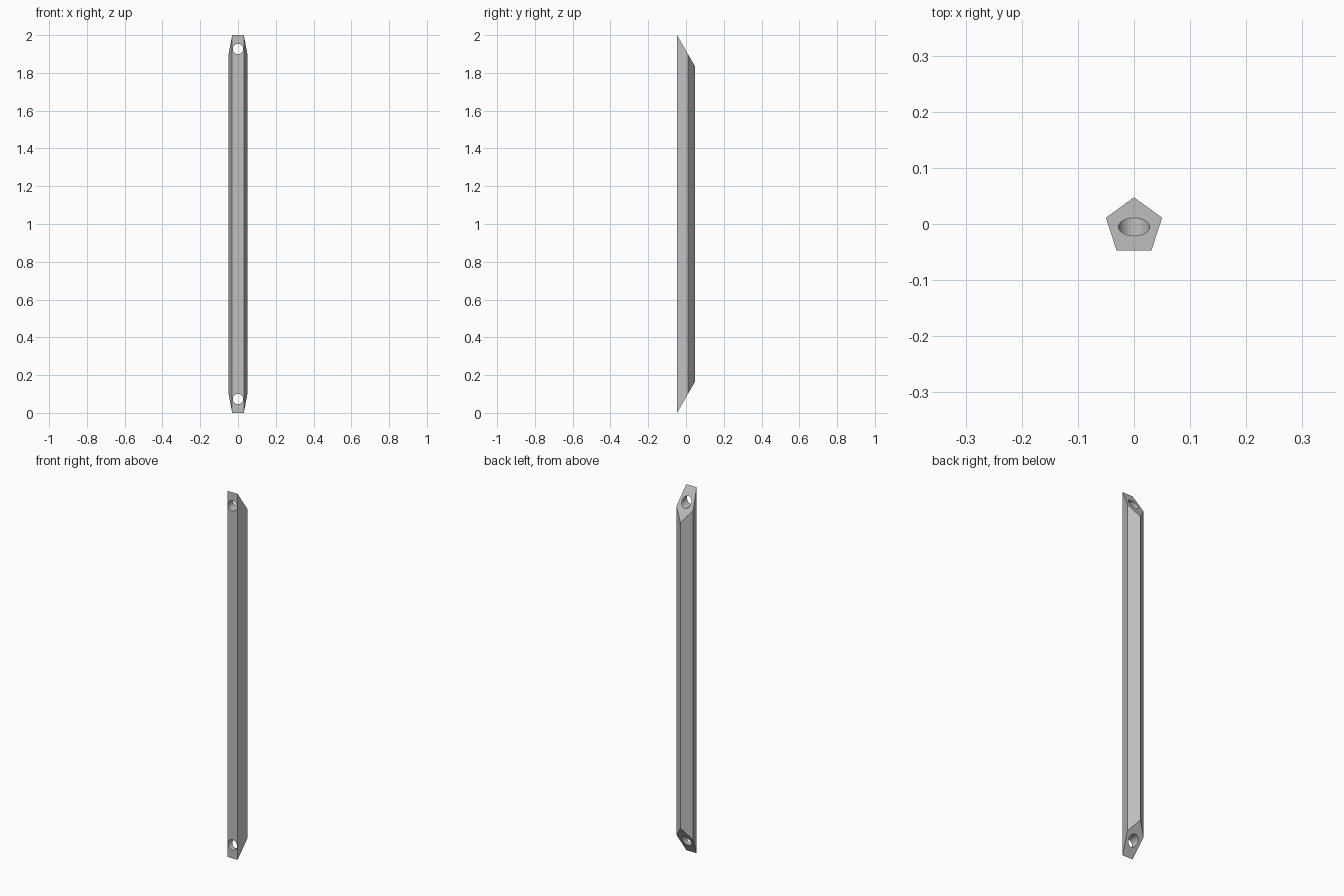
import bpy, bmesh
from math import pi, sin, cos, sqrt

cube = bpy.data.objects.get("Cube")
if cube:
    bpy.data.objects.remove(cube, do_unlink=True)

LENGTH = 2.0
RADIUS = 0.0526                       # pentagon circumradius
AXIS_Y = -RADIUS * (1 - cos(pi / 5)) / 2
FRONT_Y = AXIS_Y - RADIUS * cos(pi / 5)
SLOPE = sqrt(3)                       # 60 degree mitre
HOLE_RADIUS = 0.0277

grey = bpy.data.materials.new("light grey")
grey.use_nodes = True
colour = (0.53, 0.53, 0.53, 1)
grey.diffuse_color = colour
grey.node_tree.nodes["Principled BSDF"].inputs["Base Color"].default_value = colour

# Pentagonal strut, flat side to the front, both ends mitred
bm = bmesh.new()
bottom, top = [], []
for i in range(5):
    a = pi / 2 + i * 2 * pi / 5
    x, y = RADIUS * cos(a), AXIS_Y + RADIUS * sin(a)
    cut = (y - FRONT_Y) * SLOPE
    bottom.append(bm.verts.new((x, y, cut)))
    top.append(bm.verts.new((x, y, LENGTH - cut)))
bm.faces.new(bottom)
bm.faces.new(top)
for i in range(5):
    j = (i + 1) % 5
    bm.faces.new((bottom[i], bottom[j], top[j], top[i]))
bmesh.ops.recalc_face_normals(bm, faces=bm.faces)
mesh = bpy.data.meshes.new("strut")
bm.to_mesh(mesh)
bm.free()
mesh.materials.append(grey)
strut = bpy.data.objects.new("strut", mesh)
bpy.context.collection.objects.link(strut)

# Round bolt holes, front to back through each mitred end
inset = (AXIS_Y - FRONT_Y) * SLOPE
for name, z in (("lower", inset), ("upper", LENGTH - inset)):
    bpy.ops.mesh.primitive_cylinder_add(vertices=32, radius=HOLE_RADIUS, depth=0.4,
                                        location=(0, 0, z), rotation=(pi / 2, 0, 0))
    cutter = bpy.context.object
    cutter.name = name + "_hole_cutter"
    cutter.data.materials.append(grey)
    cutter.hide_render = True
    cutter.hide_viewport = True
    hole = strut.modifiers.new(name + " hole", "BOOLEAN")
    hole.operation = "DIFFERENCE"
    hole.solver = "EXACT"
    hole.object = cutter
